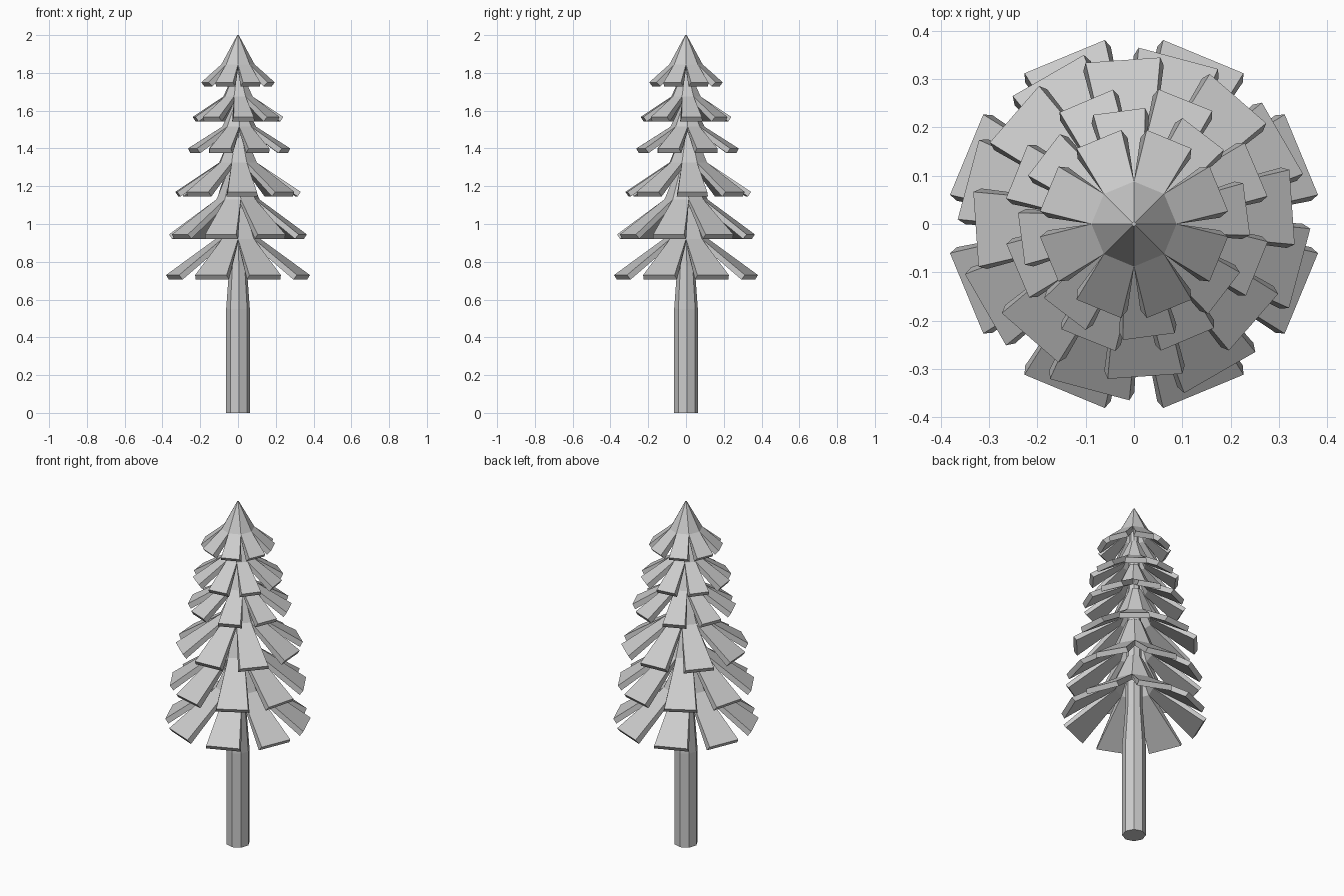
import bpy
import bmesh
from math import cos, sin, pi, radians, hypot
from mathutils import Vector

if "Cube" in bpy.data.objects:
    bpy.data.objects.remove(bpy.data.objects["Cube"], do_unlink=True)

SIDES = 8
STEP = 2 * pi / SIDES

grey = bpy.data.materials.new("plain_grey")
grey.use_nodes = True
grey.diffuse_color = (0.6, 0.6, 0.6, 1)
grey.node_tree.nodes["Principled BSDF"].inputs["Base Color"].default_value = (0.6, 0.6, 0.6, 1)


def finish(bm, name):
    bmesh.ops.recalc_face_normals(bm, faces=bm.faces)
    mesh = bpy.data.meshes.new(name)
    bm.to_mesh(mesh)
    bm.free()
    mesh.materials.append(grey)
    bpy.context.collection.objects.link(bpy.data.objects.new(name, mesh))


def ring(bm, radius, z, turn):
    return [bm.verts.new((radius * cos(turn + i * STEP), radius * sin(turn + i * STEP), z))
            for i in range(SIDES)]


def trunk(profile):
    bm = bmesh.new()
    rings = [ring(bm, r, z, radians(5)) for r, z in profile]
    for low, high in zip(rings, rings[1:]):
        for i in range(SIDES):
            j = (i + 1) % SIDES
            bm.faces.new((low[i], low[j], high[j], high[i]))
    bm.faces.new(rings[0])
    bm.faces.new(rings[-1])
    finish(bm, "trunk")


def tier(name, turn, top, collar, tip, width, shift=(0, 0)):
    """Eight-sided collar whose lower edges run out into thick drooping boughs.
    top, collar and tip are (radius, height); tip radius is at the bough's middle."""
    bm = bmesh.new()
    start = radians(turn) - STEP / 2
    run, drop = tip[0] - collar[0], collar[1] - tip[1]
    length = hypot(run, drop)
    thick = 0.03
    inward, down = thick * drop / length, thick * run / length
    layers = []
    # Upper skin, then the underside offset square to the bough
    for dr, dz, extra in ((0, 0, 0), (inward, down, 0.006)):
        peak = ring(bm, max(top[0] - dr, 0.004), top[1] - dz, start)
        edge = ring(bm, collar[0] - dr, collar[1] - dz, start)
        tips = []
        for i in range(SIDES):
            a = start + (i + 0.5) * STEP
            out, side = Vector((cos(a), sin(a), 0)), Vector((-sin(a), cos(a), 0))
            mid = out * (tip[0] - dr) + Vector((0, 0, tip[1] - dz))
            half = width / 2 + extra
            tips.append([bm.verts.new(mid + side * s * half) for s in (-1, 1)])
        layers.append((peak, edge, tips))
    (p1, e1, t1), (p2, e2, t2) = layers
    for i in range(SIDES):
        j = (i + 1) % SIDES
        for p, e, t in layers:
            bm.faces.new((p[i], p[j], e[j], e[i]))
            bm.faces.new((e[i], e[j], t[i][1], t[i][0]))
        # Bough end, both flanks and the collar's upper rim
        bm.faces.new((t1[i][0], t1[i][1], t2[i][1], t2[i][0]))
        bm.faces.new((e1[i], t1[i][0], t2[i][0], e2[i]))
        bm.faces.new((e1[j], e2[j], t2[i][1], t1[i][1]))
        bm.faces.new((p1[i], p1[j], p2[j], p2[i]))
    bmesh.ops.translate(bm, verts=bm.verts, vec=(shift[0], shift[1], 0))
    finish(bm, name)


# Trunk with a narrowing upper stem
trunk([(0.063, 0), (0.063, 0.55), (0.046, 0.78), (0.036, 1.4), (0.022, 1.86)])

# Bough tiers from bottom to top
tier("bough_tier_1", 22.5, (0.045, 1.08), (0.12, 0.92), (0.375, 0.73), 0.18)
tier("bough_tier_2", 30, (0.045, 1.3), (0.115, 1.13), (0.355, 0.945), 0.17)
tier("bough_tier_3", 4, (0.035, 1.49), (0.105, 1.325), (0.328, 1.17), 0.155, (0, 0.012))
tier("bough_tier_4", 23, (0.03, 1.64), (0.09, 1.515), (0.268, 1.4), 0.12, (0.006, 0.008))
tier("bough_tier_5", 7.5, (0.027, 1.79), (0.08, 1.675), (0.235, 1.567), 0.108)
tier("crown_tier", 22.5, (0.001, 2.0), (0.088, 1.845), (0.19, 1.75), 0.1)
